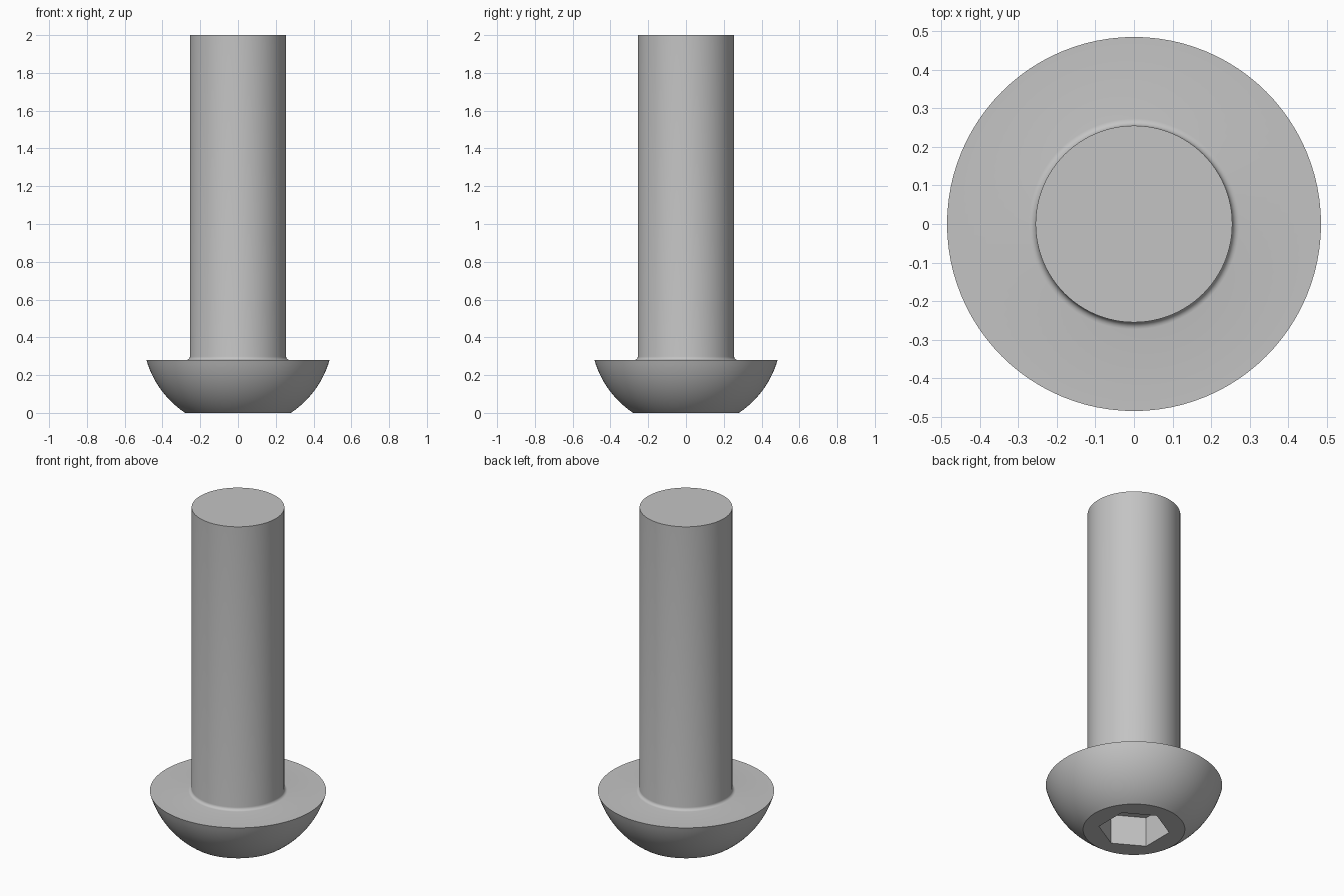
import bpy
import bmesh
from math import sin, cos, pi, atan2, hypot, radians

SEGMENTS = 96
HEAD_R, FACE_R, HEAD_H = 0.485, 0.28, 0.28
SHANK_R, LENGTH, FILLET = 0.255, 2.0, 0.018
SOCKET_R, SOCKET_DEPTH = 0.196, 0.18

cube = bpy.data.objects.get("Cube")
if cube:
    bpy.data.objects.remove(cube, do_unlink=True)

steel = bpy.data.materials.new("grey_steel")
steel.use_nodes = True
colour = (0.55, 0.55, 0.55, 1)
steel.diffuse_color = colour
steel.node_tree.nodes["Principled BSDF"].inputs["Base Color"].default_value = colour


def arc(cx, cz, r, start, end, steps):
    """Points (radius, height) along a circular arc."""
    angles = [start + (end - start) * i / steps for i in range(steps + 1)]
    return [(cx + r * cos(a), cz + r * sin(a)) for a in angles]


def make_object(name, bm):
    bmesh.ops.recalc_face_normals(bm, faces=bm.faces)
    mesh = bpy.data.meshes.new(name)
    bm.to_mesh(mesh)
    bm.free()
    mesh.materials.append(steel)
    obj = bpy.data.objects.new(name, mesh)
    bpy.context.collection.objects.link(obj)
    return obj


# Profile: domed head centred on the axis, fillet under the head, plain shank
dome_z = (HEAD_R**2 + HEAD_H**2 - FACE_R**2) / (2 * HEAD_H)
dome_r = hypot(FACE_R, dome_z)
profile = arc(0, dome_z, dome_r, atan2(-dome_z, FACE_R),
              atan2(HEAD_H - dome_z, HEAD_R), 14)
profile += arc(SHANK_R + FILLET, HEAD_H + FILLET, FILLET, -pi / 2, -pi, 5)
profile.append((SHANK_R, LENGTH))

# Screw body: rings joined by quads, closed at both ends
bm = bmesh.new()
rings = []
for r, z in profile:
    turn = [2 * pi * i / SEGMENTS for i in range(SEGMENTS)]
    rings.append([bm.verts.new((r * cos(a), r * sin(a), z)) for a in turn])
for low, high in zip(rings, rings[1:]):
    for i in range(SEGMENTS):
        j = (i + 1) % SEGMENTS
        bm.faces.new((low[i], low[j], high[j], high[i]))
bm.faces.new(rings[0])
bm.faces.new(rings[-1])
screw = make_object("button_head_screw", bm)

# Hexagonal drive socket cut into the head, corners on the y axis
bm = bmesh.new()
bmesh.ops.create_cone(bm, cap_ends=True, segments=6, radius1=SOCKET_R,
                      radius2=SOCKET_R, depth=2 * SOCKET_DEPTH)
for v in bm.verts:
    a = round((atan2(v.co.y, v.co.x) - pi / 6) / (pi / 3)) * pi / 3 + pi / 6
    v.co.x, v.co.y = SOCKET_R * cos(a), SOCKET_R * sin(a)
cutter = make_object("socket_cutter", bm)
cutter.hide_render = True

cut = screw.modifiers.new("hex_socket", 'BOOLEAN')
cut.operation = 'DIFFERENCE'
cut.solver = 'EXACT'
cut.object = cutter

bpy.ops.object.select_all(action='DESELECT')
screw.select_set(True)
bpy.context.view_layer.objects.active = screw
bpy.ops.object.modifier_apply(modifier=cut.name)
bpy.data.objects.remove(cutter, do_unlink=True)
bpy.ops.object.shade_smooth_by_angle(angle=radians(30))
